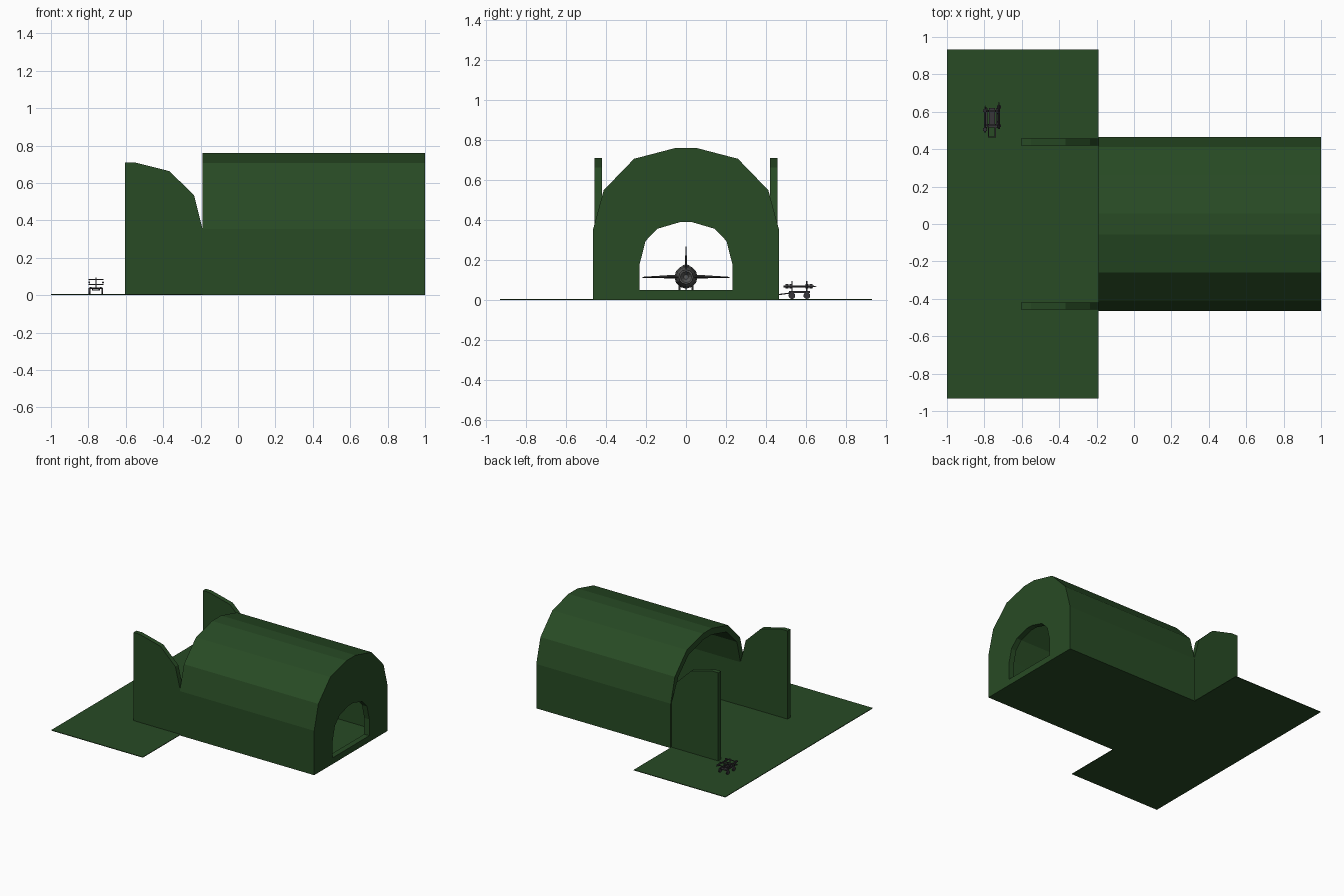
import bpy, bmesh, math
from mathutils import Vector

if "Cube" in bpy.data.objects:
    bpy.data.objects.remove(bpy.data.objects["Cube"])


def material(name, rgb):
    m = bpy.data.materials.new(name)
    m.diffuse_color = (*rgb, 1)
    m.use_nodes = True
    m.node_tree.nodes["Principled BSDF"].inputs["Base Color"].default_value = m.diffuse_color
    return m


GREEN = material("dark_green", (0.021, 0.07, 0.018))
GREY = material("airframe_grey", (0.10, 0.10, 0.10))
DARK = material("trolley_dark", (0.04, 0.037, 0.042))


def loft(name, rings, mat, cyclic=False):
    """Bridge equal-length closed rings; cap the ends unless cyclic."""
    bm = bmesh.new()
    vs = [[bm.verts.new(p) for p in r] for r in rings]
    n = len(rings[0])
    pairs = list(zip(vs, vs[1:])) + ([(vs[-1], vs[0])] if cyclic else [])
    for a, b in pairs:
        for i in range(n):
            j = (i + 1) % n
            bm.faces.new((a[i], a[j], b[j], b[i]))
    if not cyclic:
        bm.faces.new(vs[0])
        bm.faces.new(vs[-1])
    bmesh.ops.recalc_face_normals(bm, faces=bm.faces)
    me = bpy.data.meshes.new(name)
    bm.to_mesh(me)
    bm.free()
    ob = bpy.data.objects.new(name, me)
    bpy.context.collection.objects.link(ob)
    me.materials.append(mat)
    return ob


def box(name, x0, x1, y0, y1, z0, z1, mat):
    ring = lambda z: [(x0, y0, z), (x1, y0, z), (x1, y1, z), (x0, y1, z)]
    return loft(name, [ring(z0), ring(z1)], mat)


def tube(name, stations, axis, mat, sides=12):
    """Stations are (centre, radius) rings facing along axis."""
    q = Vector((0, 0, 1)).rotation_difference(Vector(axis))
    rings = []
    for c, r in stations:
        rings.append([Vector(c) + q @ Vector((r * math.cos(a), r * math.sin(a), 0))
                      for a in (2 * math.pi * i / sides for i in range(sides))])
    return loft(name, rings, mat)


def arch(half, x):
    """Mirror a half profile of (y, z) into a closed ring at x."""
    return [(x, y, z) for y, z in half] + [(x, -y, z) for y, z in reversed(half)]


# Shelter: outer skin, rear opening and hollow interior in one skin
outer = [(0.465, 0), (0.465, 0.355), (0.412, 0.55), (0.26, 0.707), (0.057, 0.76)]
inner = [(0.418, 0.005), (0.418, 0.35), (0.372, 0.53), (0.24, 0.66), (0.053, 0.71)]
hole = [(0.232, 0.05), (0.232, 0.18), (0.203, 0.295), (0.142, 0.357), (0.03, 0.39)]
loft("shelter", [arch(outer, -0.19), arch(outer, 1), arch(hole, 1),
                 arch(hole, 0.955), arch(inner, 0.955), arch(inner, -0.19)],
     GREEN, cyclic=True)

# Paved apron
box("apron", -1, -0.19, -0.932, 0.932, 0, 0.005, GREEN)

# Pair of half-arch doors swung open
door = [(-0.19, 0), (-0.19, 0.355), (-0.235, 0.535), (-0.367, 0.663),
        (-0.552, 0.71), (-0.605, 0.71), (-0.605, 0)]
for side, s in (("left", -1), ("right", 1)):
    loft(side + "_door", [[(x, s * y, z) for x, z in door] for y in (0.42, 0.457)], GREEN)

# Aircraft fuselage, nose towards the doors
AZ = 0.115
tube("fuselage", [((x, 0, AZ), r) for x, r in
     ((0.10, 0.004), (0.16, 0.022), (0.23, 0.042), (0.33, 0.056), (0.50, 0.058),
      (0.62, 0.050), (0.70, 0.036), (0.70, 0.028), (0.67, 0.012))], (1, 0, 0), GREY)
tube("canopy", [((x, 0, z), r) for x, z, r in
     ((0.22, 0.145, 0.006), (0.26, 0.155, 0.022), (0.31, 0.158, 0.022),
      (0.37, 0.153, 0.008))], (1, 0, 0), GREY, 8)


def wing(name, y0, y1, z0, z1, root, tip, t0, t1):
    def ring(y, z, ch, t):
        mid = ch[0] * 0.6 + ch[1] * 0.4
        return [(ch[0], y, z), (mid, y, z + t), (ch[1], y, z), (mid, y, z - t)]
    return loft(name, [ring(y0, z0, root, t0), ring(y1, z1, tip, t1)], GREY)


for side, s in (("left", -1), ("right", 1)):
    wing(side + "_wing", s * 0.03, s * 0.217, 0.118, 0.113, (0.33, 0.57), (0.50, 0.57), 0.010, 0.003)
    wing(side + "_tailplane", s * 0.025, s * 0.12, AZ, AZ, (0.59, 0.69), (0.66, 0.72), 0.006, 0.003)
    # Main landing gear
    y = s * 0.033
    tube(side + "_gear_strut", [((0.48, y, 0.02), 0.005), ((0.48, y, 0.09), 0.005)], (0, 0, 1), GREY, 6)
    tube(side + "_gear_wheel", [((0.48, y - 0.006, 0.022), 0.017), ((0.48, y + 0.006, 0.022), 0.017)],
         (0, 1, 0), DARK, 10)
tube("nose_strut", [((0.24, 0, 0.02), 0.004), ((0.24, 0, 0.09), 0.004)], (0, 0, 1), GREY, 6)
tube("nose_wheel", [((0.24, -0.005, 0.019), 0.014), ((0.24, 0.005, 0.019), 0.014)], (0, 1, 0), DARK, 10)

# Tail fin
fin = ((0.53, 0.69, 0.15, 0.005), (0.64, 0.72, 0.267, 0.003))
loft("tail_fin", [[(a, 0, z), ((a + b) / 2, t, z), (b, 0, z), ((a + b) / 2, -t, z)]
                  for a, b, z, t in fin], GREY)

# Trolley: side rails, cross members, drawbar
CX = -0.76
for s in (-1, 1):
    x = CX + s * 0.027
    box("side_rail", x - 0.004, x + 0.004, 0.515, 0.62, 0.035, 0.045, DARK)
    loft("drawbar", [[(CX + s * w + d, y, z + e) for d, e in
                      ((-.003, -.003), (.003, -.003), (.003, .003), (-.003, .003))]
                     for w, y, z in ((0.018, 0.53, 0.036), (0.018, 0.465, 0.027))], DARK)
box("drawbar_handle", CX - 0.021, CX + 0.021, 0.463, 0.469, 0.024, 0.030, DARK)
box("bed", CX - 0.016, CX + 0.016, 0.515, 0.62, 0.036, 0.042, DARK)
for y in (0.53, 0.605):
    box("cross_member", CX - 0.036, CX + 0.036, y - 0.005, y + 0.005, 0.032, 0.042, DARK)
    box("cradle_post", CX - 0.003, CX + 0.003, y - 0.003, y + 0.003, 0.04, 0.095, DARK)
    for z in (0.057, 0.084):
        box("cradle_bar", CX - 0.040, CX + 0.040, y - 0.003, y + 0.003, z - 0.003, z + 0.003, DARK)
    for s in (-1, 1):
        x = CX + s * 0.034
        tube("wheel", [((x - 0.005, y, 0.022), 0.017), ((x + 0.005, y, 0.022), 0.017)], (1, 0, 0), DARK)

# Stores carried on the trolley, with cross fins
for x, shift in ((CX - 0.036, -0.012), (CX + 0.038, 0.008)):
    y0, y1 = 0.50 + shift, 0.645 + shift
    tube("store_body", [((x, y0, 0.068), 0.005), ((x, y1 - 0.02, 0.068), 0.005),
                        ((x, y1, 0.068), 0.001)], (0, 1, 0), DARK, 8)
    for y in (y0 + 0.01, y1 - 0.035):
        box("store_fin_flat", x - 0.011, x + 0.011, y, y + 0.015, 0.067, 0.069, DARK)
        box("store_fin_upright", x - 0.001, x + 0.001, y, y + 0.015, 0.057, 0.079, DARK)
